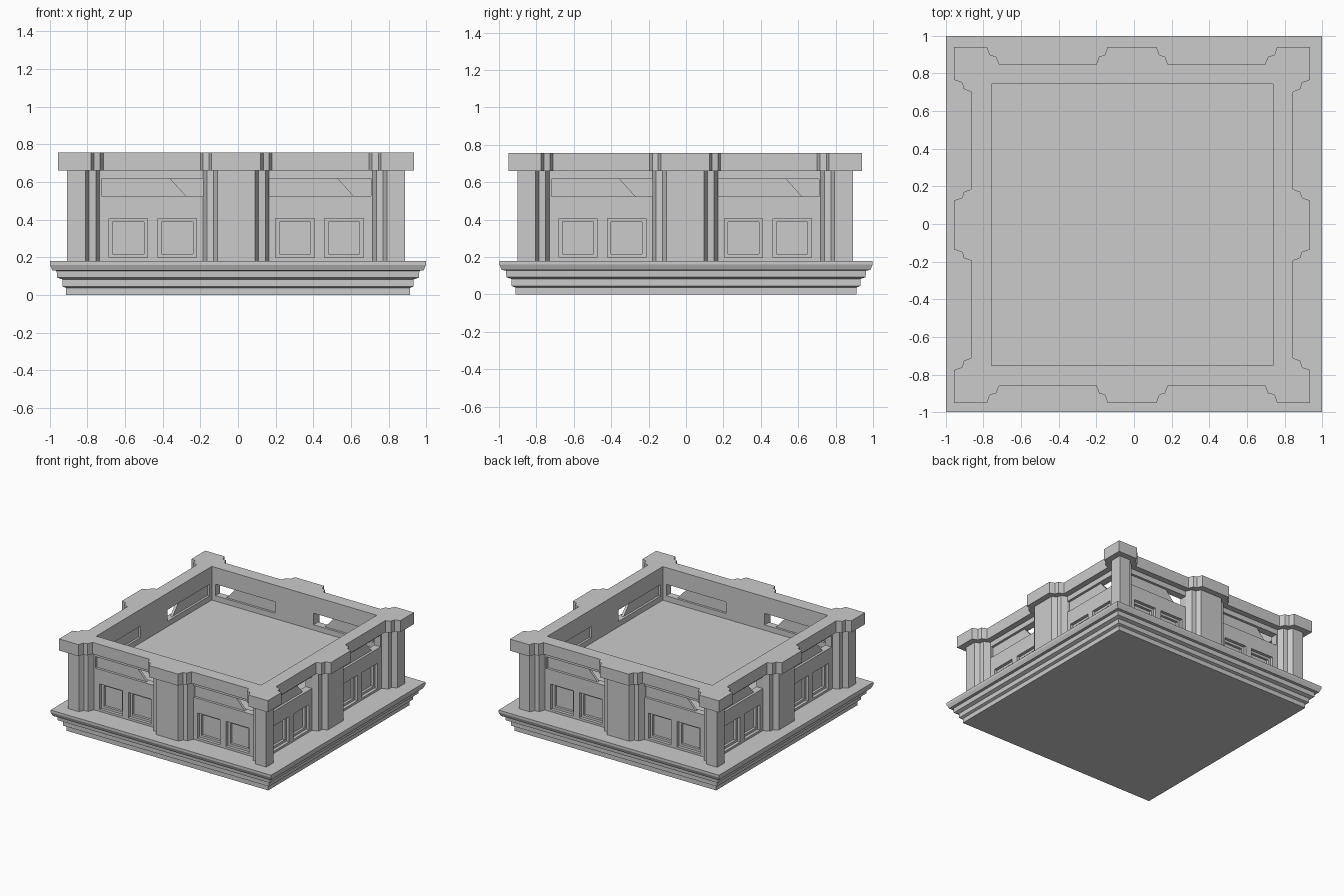
import bpy, bmesh
from math import pi
from mathutils import Matrix

if "Cube" in bpy.data.objects:
    bpy.data.objects.remove(bpy.data.objects["Cube"])

CENTRE = (-0.01, -0.005, 0)          # storey sits very slightly off the plinth centre


def finish(name, bm, loc=(0, 0, 0)):
    bmesh.ops.recalc_face_normals(bm, faces=bm.faces)
    me = bpy.data.meshes.new(name)
    bm.to_mesh(me)
    bm.free()
    ob = bpy.data.objects.new(name, me)
    ob.location = loc
    bpy.context.collection.objects.link(ob)
    return ob


def loft(bm, rings):
    """Closed solid through a stack of equal-length point rings."""
    vs = [[bm.verts.new(p) for p in r] for r in rings]
    n = len(vs[0])
    for a, b in zip(vs, vs[1:]):
        for i in range(n):
            bm.faces.new((a[i], a[(i + 1) % n], b[(i + 1) % n], b[i]))
    bm.faces.new(vs[0][::-1])
    bm.faces.new(vs[-1])


def outline(half_side):
    """Mirror half of the front side, then turn it four times."""
    side = half_side + [(-x, y) for x, y in half_side[:0:-1]]
    pts = []
    for _ in range(4):
        pts += side
        side = [(-y, x) for x, y in side]
    return pts


def prism(name, pts, z0, z1):
    bm = bmesh.new()
    loft(bm, [[(x, y, z) for x, y in pts] for z in (z0, z1)])
    return finish(name, bm, CENTRE)


def box(bm, x0, x1, y0, y1, z0, z1):
    loft(bm, [[(x0, y0, z), (x1, y0, z), (x1, y1, z), (x0, y1, z)] for z in (z0, z1)])


def four_sides(boxes):
    bm = bmesh.new()
    for k in range(4):
        start = len(bm.verts)
        for b in boxes:
            box(bm, *b)
        bm.verts.ensure_lookup_table()
        bmesh.ops.rotate(bm, verts=bm.verts[start:], cent=(0, 0, 0),
                         matrix=Matrix.Rotation(k * pi / 2, 3, 'Z'))
    return bm


def cut(ob, bm):
    cutter = finish("cutter", bm, CENTRE)
    cutter.hide_render = True
    mod = ob.modifiers.new("cut", 'BOOLEAN')
    mod.operation, mod.solver, mod.object = 'DIFFERENCE', 'EXACT', cutter
    bpy.context.view_layer.objects.active = ob
    bpy.ops.object.modifier_apply(modifier=mod.name)
    bpy.data.objects.remove(cutter)


def cavity():
    bm = bmesh.new()
    box(bm, -0.747, 0.747, -0.747, 0.747, 0.48, 0.9)
    return bm


# Stepped plinth
bm = bmesh.new()
profile = [(0.912, 0), (0.912, 0.037), (0.932, 0.045), (0.932, 0.082), (0.96, 0.092),
           (0.963, 0.128), (0.985, 0.13), (0.998, 0.16), (0.998, 0.18)]
loft(bm, [[(sx * h, sy * h, z) for sx, sy in ((-1, -1), (1, -1), (1, 1), (-1, 1))]
          for h, z in profile])
finish("plinth", bm)

# Walls with corner piers and central pilasters
walls = prism("walls", outline([
    (-0.897, -0.897), (-0.80, -0.897), (-0.78, -0.858), (-0.745, -0.853), (-0.725, -0.805),
    (-0.175, -0.805), (-0.155, -0.853), (-0.12, -0.858), (-0.10, -0.897)]), 0.18, 0.66)

# Overhanging cap following the same rhythm
cap = prism("cap_rim", outline([
    (-0.945, -0.945), (-0.77, -0.945), (-0.755, -0.902), (-0.722, -0.894), (-0.705, -0.853),
    (-0.19, -0.853), (-0.175, -0.894), (-0.145, -0.902), (-0.13, -0.945)]), 0.66, 0.755)

cut(walls, cavity())
cut(cap, cavity())

# Window recesses (two steps) and long slots above them
windows = [-0.675, -0.415, 0.21, 0.47]
slots = [-0.715, 0.175]
cut(walls, four_sides(
    [(x, x + 0.205, -0.85, -0.78, 0.198, 0.405) for x in windows] +
    [(x, x + 0.54, -0.85, -0.70, 0.524, 0.618) for x in slots]))
cut(walls, four_sides([(x + 0.02, x + 0.185, -0.85, -0.76, 0.217, 0.386) for x in windows]))

# Broken slot panels with a slanted end
bm = bmesh.new()
for k in range(4):
    start = len(bm.verts)
    for x in slots:
        loft(bm, [[(x, y, 0.524), (x + 0.45, y, 0.524), (x + 0.365, y, 0.618), (x, y, 0.618)]
                  for y in (-0.785, -0.765)])
    bm.verts.ensure_lookup_table()
    bmesh.ops.rotate(bm, verts=bm.verts[start:], cent=(0, 0, 0),
                     matrix=Matrix.Rotation(k * pi / 2, 3, 'Z'))
finish("slot_panels", bm, CENTRE)
